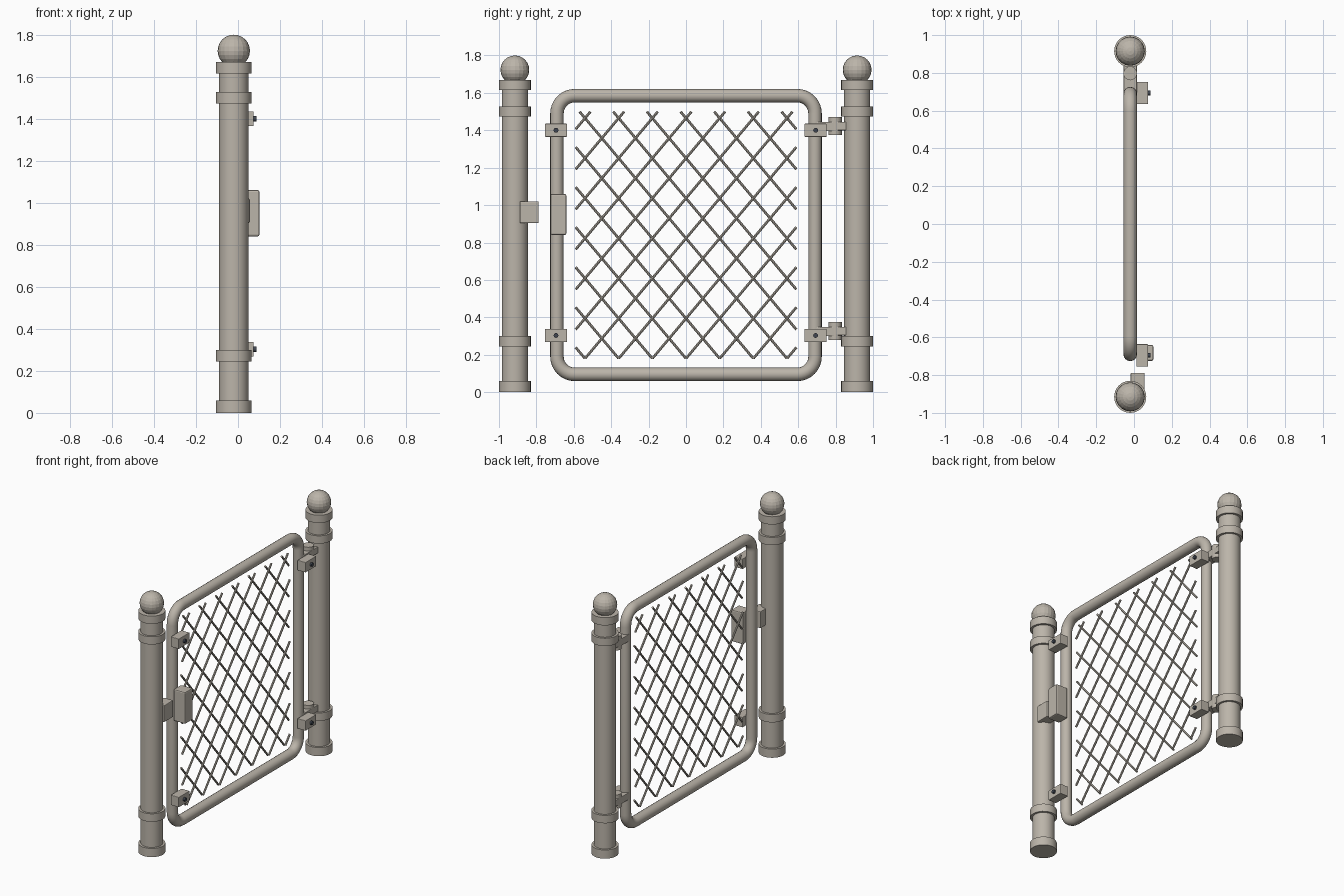
import bpy, math
from mathutils import Vector

if "Cube" in bpy.data.objects:
    bpy.data.objects.remove(bpy.data.objects["Cube"])

X0 = -0.02       # plane of the gate
POST_Y = 0.915


def material(name, color):
    m = bpy.data.materials.new(name)
    m.diffuse_color = color
    m.use_nodes = True
    m.node_tree.nodes["Principled BSDF"].inputs["Base Color"].default_value = m.diffuse_color
    return m


METAL = material("grey_metal", (0.50, 0.46, 0.40, 1))
DARK = material("dark_steel", (0.05, 0.06, 0.08, 1))


def finish(ob, name, mat=METAL, smooth=True):
    ob.name = name
    ob.data.materials.clear()
    ob.data.materials.append(mat)
    if smooth:
        bpy.ops.object.shade_smooth_by_angle(angle=math.radians(35))
    return ob


def rod(name, a, b, r, sides=32, mat=METAL):
    a, b = Vector(a), Vector(b)
    d = b - a
    bpy.ops.mesh.primitive_cylinder_add(
        vertices=sides, radius=r, depth=d.length, location=(a + b) / 2,
        rotation=d.to_track_quat('Z', 'Y').to_euler())
    return finish(bpy.context.object, name, mat)


def box(name, lo, hi, bevel=0.005):
    lo, hi = Vector(lo), Vector(hi)
    bpy.ops.mesh.primitive_cube_add(size=1, location=(lo + hi) / 2)
    ob = bpy.context.object
    ob.scale = hi - lo
    bpy.ops.object.transform_apply(location=False, rotation=False, scale=True)
    mod = ob.modifiers.new("bevel", 'BEVEL')
    mod.width = bevel
    mod.segments = 2
    return finish(ob, name, smooth=False)


# posts with collars and ball finials
for side, y in (("latch", -POST_Y), ("hinge", POST_Y)):
    rod(side + "_post", (X0, y, 0), (X0, y, 1.66), 0.07)
    for i, (z0, z1) in enumerate(((0, 0.06), (0.245, 0.30), (1.473, 1.527), (1.616, 1.67))):
        rod(f"{side}_post_collar_{i}", (X0, y, z0), (X0, y, z1), 0.085)
    bpy.ops.mesh.primitive_uv_sphere_add(segments=20, ring_count=12, radius=0.077,
                                         location=(X0, y, 1.723))
    finish(bpy.context.object, side + "_post_ball", smooth=False)

# tubular gate frame with rounded corners
W, ZB, ZT, R, N = 0.69, 0.095, 1.585, 0.095, 8
path = []
for cy, cz, start in ((W - R, ZT - R, 0), (-W + R, ZT - R, 90),
                      (-W + R, ZB + R, 180), (W - R, ZB + R, 270)):
    for i in range(N + 1):
        a = math.radians(start + 90 * i / N)
        path.append((X0, cy + R * math.cos(a), cz + R * math.sin(a)))
curve = bpy.data.curves.new("gate_frame", 'CURVE')
curve.dimensions = '3D'
curve.bevel_depth = 0.036
curve.bevel_resolution = 6
spline = curve.splines.new('POLY')
spline.points.add(len(path) - 1)
for p, co in zip(spline.points, path):
    p.co = (*co, 1)
spline.use_cyclic_u = True
frame = bpy.data.objects.new("gate_frame", curve)
bpy.context.collection.objects.link(frame)
bpy.ops.object.select_all(action='DESELECT')
frame.select_set(True)
bpy.context.view_layer.objects.active = frame
bpy.ops.object.convert(target='MESH')
finish(bpy.context.object, "gate_frame")

# diagonal wires, clipped to the panel rectangle
PITCH, SLOPE, YM, Z0, Z1 = 0.18, 1.19, 0.59, 0.18, 1.50
for s in (1, -1):
    for k in range(-12, 13):
        base = PITCH * k
        ends = sorted((base, base + s * (Z1 - Z0) / SLOPE))
        ya, yb = max(ends[0], -YM), min(ends[1], YM)
        if yb - ya > 0.02:
            a, b = [(X0 + s * 0.004, y, Z0 + s * SLOPE * (y - base)) for y in (ya, yb)]
            rod(f"wire_{'rising' if s > 0 else 'falling'}_{k + 12}", a, b, 0.007, 8)

# clamps with bolts on both uprights
for side, y in (("latch", -0.695), ("hinge", 0.693)):
    for level, z in (("lower", 0.303), ("upper", 1.40)):
        box(f"{side}_{level}_clamp", (0.012, y - 0.059, z - 0.035), (0.074, y + 0.059, z + 0.035), 0.003)
        rod(f"{side}_{level}_bolt", (0.065, y, z), (0.087, y, z), 0.013, 12, DARK)

# hinges
for level, z in (("lower", 0.326), ("upper", 1.422)):
    box(f"{level}_hinge_gate_leaf", (-0.055, 0.69, z - 0.027), (0.015, 0.80, z + 0.022), 0.003)
    box(f"{level}_hinge_post_leaf", (-0.055, 0.75, z - 0.022), (0.015, 0.88, z + 0.022), 0.003)
    rod(f"{level}_hinge_pin", (X0, 0.797, z - 0.048), (X0, 0.797, z + 0.048), 0.036, 20)

# lock case and strike
box("lock_case", (0.012, -0.724, 0.84), (0.102, -0.64, 1.06), 0.008)
box("lock_strike", (-0.018, -0.888, 0.904), (0.056, -0.788, 1.02), 0.005)
